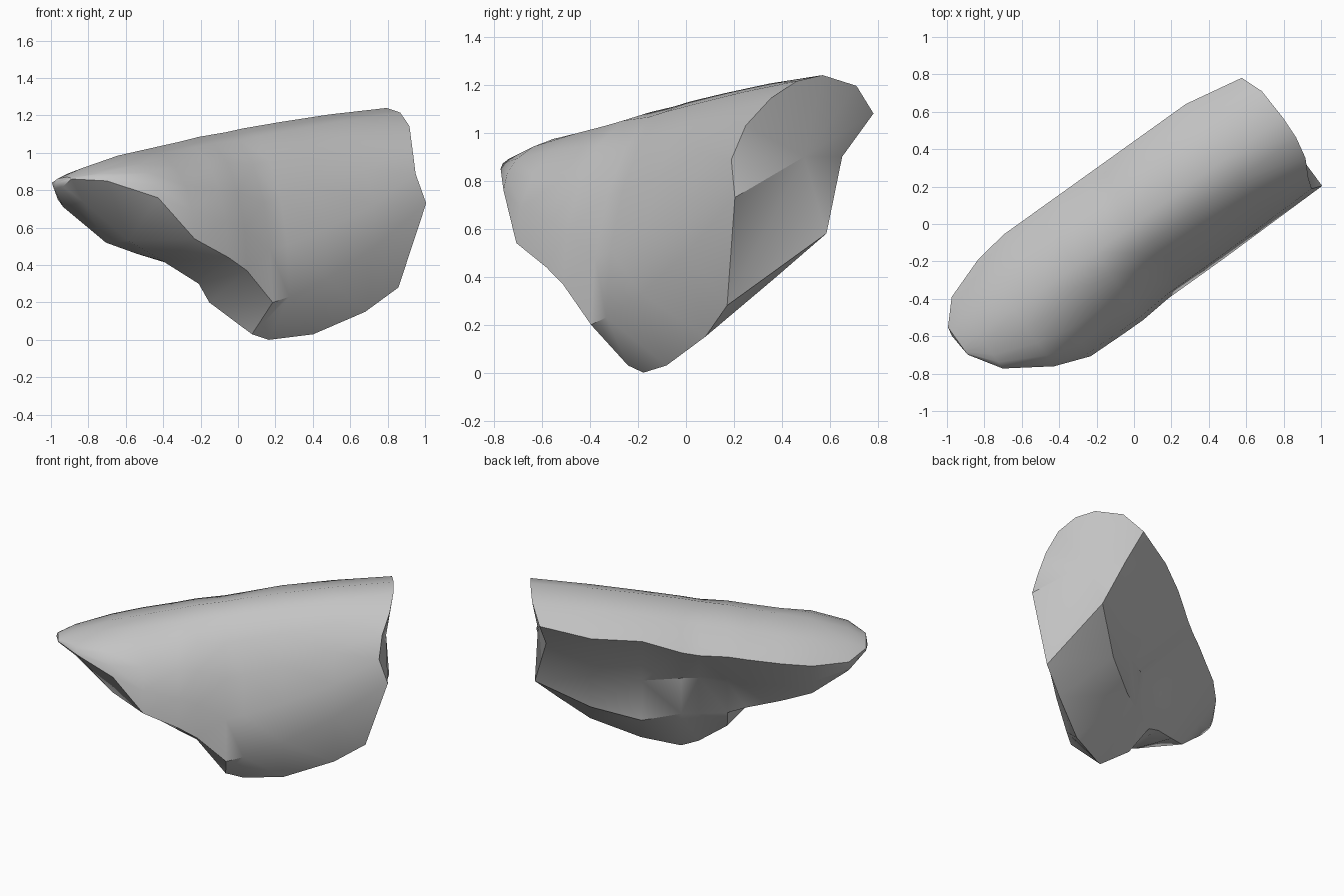
import bpy, bmesh, math
from mathutils import Vector

cube = bpy.data.objects.get("Cube")
if cube:
    bpy.data.objects.remove(cube, do_unlink=True)

# Stone colour
stone = bpy.data.materials.new("stone_grey")
stone.use_nodes = True
grey = (0.55, 0.55, 0.55, 1)
stone.diffuse_color = grey
shader = next(n for n in stone.node_tree.nodes if n.type == 'BSDF_PRINCIPLED')
shader.inputs["Base Color"].default_value = grey
shader.inputs["Roughness"].default_value = 0.9

# The shard runs along a diagonal axis; "across" points to its back edge
ANGLE = math.radians(35.6)
along = Vector((math.cos(ANGLE), math.sin(ANGLE), 0))
across = Vector((-along.y, along.x, 0))


def place(distance, side, height):
    return along * distance + across * side + Vector((0, 0, height))


# Sections: distance, ridge height, then (side, height) of
# front edge, keel, underside crease, underside hollow and back edge
sections = [
    (-1.13, .87, (-.05, .86), (.03, .82), (.1, .81), (.12, .82), (.13, .84)),
    (-1.02, .92, (-.22, .85), (0, .74), (.18, .71), (.23, .75), (.25, .8)),
    (-.79, .985, (-.37, .76), (-.1, .53), (.11, .52), (.22, .65), (.33, .81)),
    (-.6, 1.02, (-.44, .54), (-.15, .42), (.09, .46), (.2, .62), (.36, .84)),
    (-.38, 1.06, (-.445, .44), (-.17, .3), (.06, .4), (.15, .6), (.36, .87)),
    (-.26, 1.085, (-.446, .37), (-.1, .2), (.03, .35), (.1, .59), (.36, .89)),
    (-.08, 1.11, (-.43, .2), (-.24, .03), (.02, .34), (.05, .6), (.36, .9)),
    (.03, 1.13, (-.43, .23), (-.24, 0), (.02, .34), (.05, .6), (.36, .92)),
    (.28, 1.165, (-.43, .33), (-.3, .03), (.03, .3), (.04, .58), (.36, 1)),
    (.6, 1.205, (-.425, .5), (-.33, .15), (.02, .39), (.08, .63), (.36, 1.02)),
    (.93, 1.24, (-.42, .73), (-.36, .28), (.04, .58), (.17, .9), (.3, 1.08)),
]
ARC_STEPS = 5


def broken_end_offset(height):
    # The broken end slopes in towards the keel and has a shallow chip
    chip = 0.05 * math.cos((height - 0.92) * math.pi / 0.35)
    return -chip - 0.2 * max(0, 0.73 - height)


def make_ring(bm, section):
    distance, ridge, front, keel, crease, hollow, back = section
    outline = []
    # Rounded front, from the ridge down to the front edge
    for i in range(ARC_STEPS + 1):
        t = math.pi / 2 * i / ARC_STEPS
        outline.append((front[0] * math.sin(t),
                        front[1] + (ridge - front[1]) * math.cos(t)))
    # Keel, hollowed underside and crowned back shoulder
    outline += [keel, crease, hollow, back]
    outline.append((back[0] * 0.6, back[1] + (ridge - back[1]) * 0.72))
    ring = []
    for side, height in outline:
        shift = broken_end_offset(height) if section is sections[-1] else 0
        ring.append(bm.verts.new(place(distance + shift, side, height)))
    return ring


def cap(bm, ring, centre):
    hub = bm.verts.new(centre)
    for a, b in zip(ring, ring[1:] + ring[:1]):
        bm.faces.new((a, b, hub))


# Join the sections into one closed stone
bm = bmesh.new()
rings = [make_ring(bm, s) for s in sections]
for first, second in zip(rings, rings[1:]):
    count = len(first)
    for i in range(count):
        j = (i + 1) % count
        bm.faces.new((first[i], first[j], second[j], second[i]))
cap(bm, rings[0], place(-1.14, .08, .84))
cap(bm, rings[-1], place(.93, -.06, .9))
bmesh.ops.triangulate(bm, faces=bm.faces[:])
bmesh.ops.recalc_face_normals(bm, faces=bm.faces[:])

mesh = bpy.data.meshes.new("stone_shard")
bm.to_mesh(mesh)
bm.free()
mesh.materials.append(stone)
shard = bpy.data.objects.new("stone_shard", mesh)
bpy.context.collection.objects.link(shard)

# Smooth faces with sharp broken edges
bpy.ops.object.select_all(action='DESELECT')
shard.select_set(True)
bpy.context.view_layer.objects.active = shard
bpy.ops.object.shade_smooth_by_angle(angle=math.radians(35))
